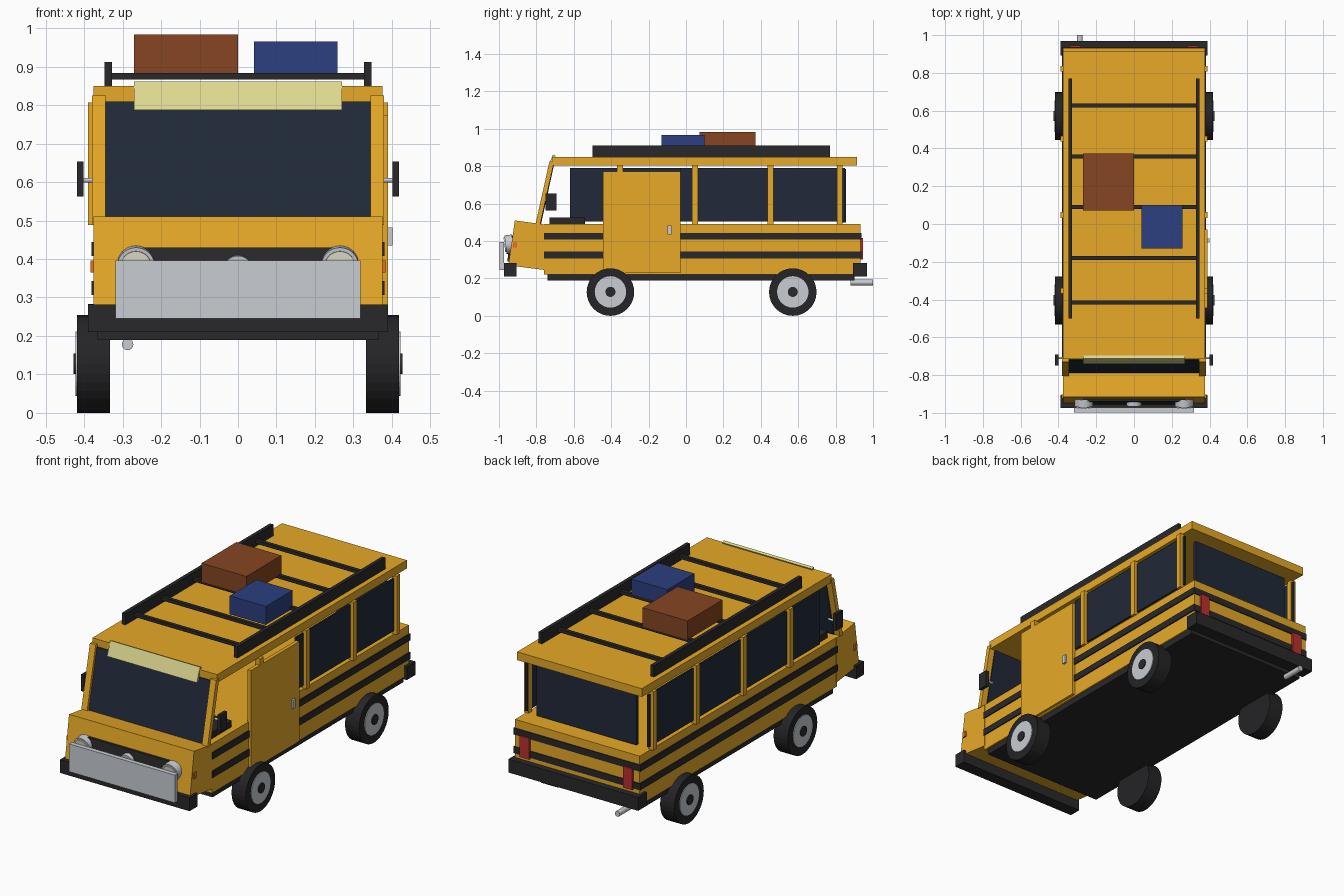
import bpy, bmesh, math
from mathutils import Vector

if "Cube" in bpy.data.objects:
    bpy.data.objects.remove(bpy.data.objects["Cube"])

def mat(name, r, g, b):
    m = bpy.data.materials.new(name)
    m.diffuse_color = (r, g, b, 1)
    m.use_nodes = True
    m.node_tree.nodes["Principled BSDF"].inputs["Base Color"].default_value = m.diffuse_color
    return m

ORANGE = mat("orange_paint", 0.80, 0.40, 0.02)
BLACK = mat("black_trim", 0.022, 0.022, 0.024)
TYRE = mat("tyre_rubber", 0.018, 0.018, 0.02)
GLASS = mat("dark_glass", 0.015, 0.022, 0.04)
CHROME = mat("chrome", 0.58, 0.61, 0.65)
CREAM = mat("cream_lens", 0.80, 0.76, 0.62)
VISOR = mat("pale_yellow", 0.75, 0.70, 0.28)
BROWN = mat("brown_leather", 0.24, 0.06, 0.015)
BLUE = mat("blue_cloth", 0.025, 0.05, 0.22)
RED = mat("red_lens", 0.50, 0.03, 0.03)
AMBER = mat("amber_lens", 0.80, 0.16, 0.02)

def finish(name, bm, m):
    bmesh.ops.recalc_face_normals(bm, faces=bm.faces)
    me = bpy.data.meshes.new(name)
    bm.to_mesh(me)
    bm.free()
    me.materials.append(m)
    ob = bpy.data.objects.new(name, me)
    bpy.context.collection.objects.link(ob)
    return ob

def prism(name, profile, x0, x1, m):
    """Extrude a (y, z) outline along x."""
    bm = bmesh.new()
    f = bm.faces.new([bm.verts.new((x0, y, z)) for y, z in profile])
    ext = bmesh.ops.extrude_face_region(bm, geom=[f])["geom"]
    bmesh.ops.translate(bm, vec=(x1 - x0, 0, 0),
                        verts=[v for v in ext if isinstance(v, bmesh.types.BMVert)])
    return finish(name, bm, m)

def box(name, x0, x1, y0, y1, z0, z1, m):
    return prism(name, [(y0, z0), (y1, z0), (y1, z1), (y0, z1)], x0, x1, m)

def rod(name, a, b, r, m, sides=32):
    """Cylinder from point a to point b."""
    a, b = Vector(a), Vector(b)
    bm = bmesh.new()
    bmesh.ops.create_cone(bm, cap_ends=True, segments=sides, radius1=r, radius2=r,
                          depth=(b - a).length)
    rot = (b - a).to_track_quat('Z', 'Y').to_matrix()
    bmesh.ops.rotate(bm, matrix=rot, verts=bm.verts)
    bmesh.ops.translate(bm, vec=(a + b) / 2, verts=bm.verts)
    return finish(name, bm, m)

def span(s, a, b):
    return (a, b) if s > 0 else (-b, -a)

# Chassis, lower body, nose and roof
box("chassis", -0.365, 0.365, -0.74, 0.90, 0.19, 0.225, BLACK)
box("lower_body", -0.375, 0.375, -0.76, 0.933, 0.222, 0.49, ORANGE)
prism("nose", [(-0.95, 0.27), (-0.755, 0.245), (-0.755, 0.488), (-0.915, 0.51)],
      -0.376, 0.376, ORANGE)
box("roof", -0.375, 0.375, -0.715, 0.915, 0.805, 0.85, ORANGE)

# Windscreen, sun visor and dashboard
prism("windscreen", [(-0.79, 0.49), (-0.775, 0.49), (-0.705, 0.81), (-0.72, 0.81)],
      -0.347, 0.347, GLASS)
prism("sun_visor", [(-0.74, 0.787), (-0.725, 0.787), (-0.697, 0.857), (-0.712, 0.862)],
      -0.27, 0.27, VISOR)
box("dashboard", -0.34, 0.34, -0.73, -0.54, 0.488, 0.525, BLACK)

# Rear and side glass
box("rear_window", -0.30, 0.30, 0.838, 0.855, 0.50, 0.785, GLASS)
box("left_windows", -0.372, -0.362, -0.62, 0.85, 0.505, 0.79, GLASS)
box("right_windows", 0.362, 0.372, -0.03, 0.85, 0.505, 0.79, GLASS)

# Door with handle on the right side
box("side_door", 0.37, 0.39, -0.445, -0.03, 0.23, 0.773, ORANGE)
box("door_handle", 0.388, 0.401, -0.098, -0.078, 0.435, 0.482, CHROME)

for s in (-1, 1):
    side = "right" if s > 0 else "left"
    # Pillars
    prism(side + "_front_pillar", [(-0.805, 0.488), (-0.78, 0.488), (-0.705, 0.825), (-0.73, 0.825)],
          *span(s, 0.345, 0.38), ORANGE)
    for i, y in enumerate((-0.353, 0.048, 0.452, 0.822)):
        box(f"{side}_pillar_{i}", *span(s, 0.36, 0.39), y - 0.015, y + 0.015, 0.488, 0.807, ORANGE)
    # Side stripes and marker light
    for i, z in enumerate((0.307, 0.408)):
        box(f"{side}_stripe_{i}", *span(s, 0.37, 0.381), -0.76, 0.937, z, z + 0.036, BLACK)
    box(side + "_marker_light", *span(s, 0.37, 0.384), -0.925, -0.903, 0.365, 0.396, AMBER)
    # Wing mirror
    rod(side + "_mirror_arm", (s * 0.36, -0.71, 0.605), (s * 0.41, -0.71, 0.605), 0.006, CHROME, 12)
    box(side + "_mirror", *span(s, 0.401, 0.419), -0.75, -0.692, 0.562, 0.653, BLACK)
    # Headlight and tail light
    x = s * 0.265
    rod(side + "_headlight_ring", (x, -0.925, 0.386), (x, -0.965, 0.381), 0.049, CHROME)
    rod(side + "_headlight_lens", (x, -0.955, 0.382), (x, -0.971, 0.380), 0.040, CREAM)
    box(side + "_tail_light", *span(s, 0.282, 0.338), 0.93, 0.946, 0.30, 0.415, RED)
    # Roof rack rail
    box(side + "_rack_rail", *span(s, 0.327, 0.347), -0.50, 0.77, 0.85, 0.912, BLACK)
    # Wheels
    for end, y in (("front", -0.404), ("rear", 0.571)):
        n = f"{side}_{end}_"
        rod(n + "tyre", (s * 0.333, y, 0.127), (s * 0.418, y, 0.127), 0.127, TYRE)
        rod(n + "hub", (s * 0.37, y, 0.128), (s * 0.422, y, 0.128), 0.084, CHROME)
        rod(n + "hub_cap", (s * 0.40, y, 0.128), (s * 0.427, y, 0.128), 0.027, BLACK, 20)

# Rear stripes
for i, z in enumerate((0.307, 0.408)):
    box(f"rear_stripe_{i}", -0.38, 0.38, 0.928, 0.938, z, z + 0.036, BLACK)

# Front grille, chrome plate and centre disc
prism("grille", [(-0.955, 0.29), (-0.93, 0.29), (-0.92, 0.43), (-0.94, 0.43)],
      -0.27, 0.27, BLACK)
rod("centre_disc", (0, -0.93, 0.372), (0, -0.963, 0.369), 0.039, CHROME)
box("grille_plate", -0.318, 0.318, -0.997, -0.972, 0.245, 0.396, CHROME)

# Bumpers and exhaust
box("front_bumper", -0.39, 0.39, -0.973, -0.906, 0.21, 0.282, BLACK)
box("rear_bumper", -0.39, 0.39, 0.893, 0.968, 0.21, 0.283, BLACK)
rod("exhaust", (-0.287, 0.88, 0.178), (-0.287, 1.0, 0.178), 0.015, CHROME, 16)

# Rack cross bars and luggage
for i, y in enumerate((-0.415, -0.18, 0.09, 0.358, 0.628)):
    box(f"rack_bar_{i}", -0.34, 0.34, y - 0.01, y + 0.01, 0.866, 0.884, BLACK)
box("brown_suitcase", -0.27, 0.0, 0.072, 0.372, 0.88, 0.983, BROWN)
box("blue_suitcase", 0.041, 0.258, -0.13, 0.10, 0.866, 0.966, BLUE)
